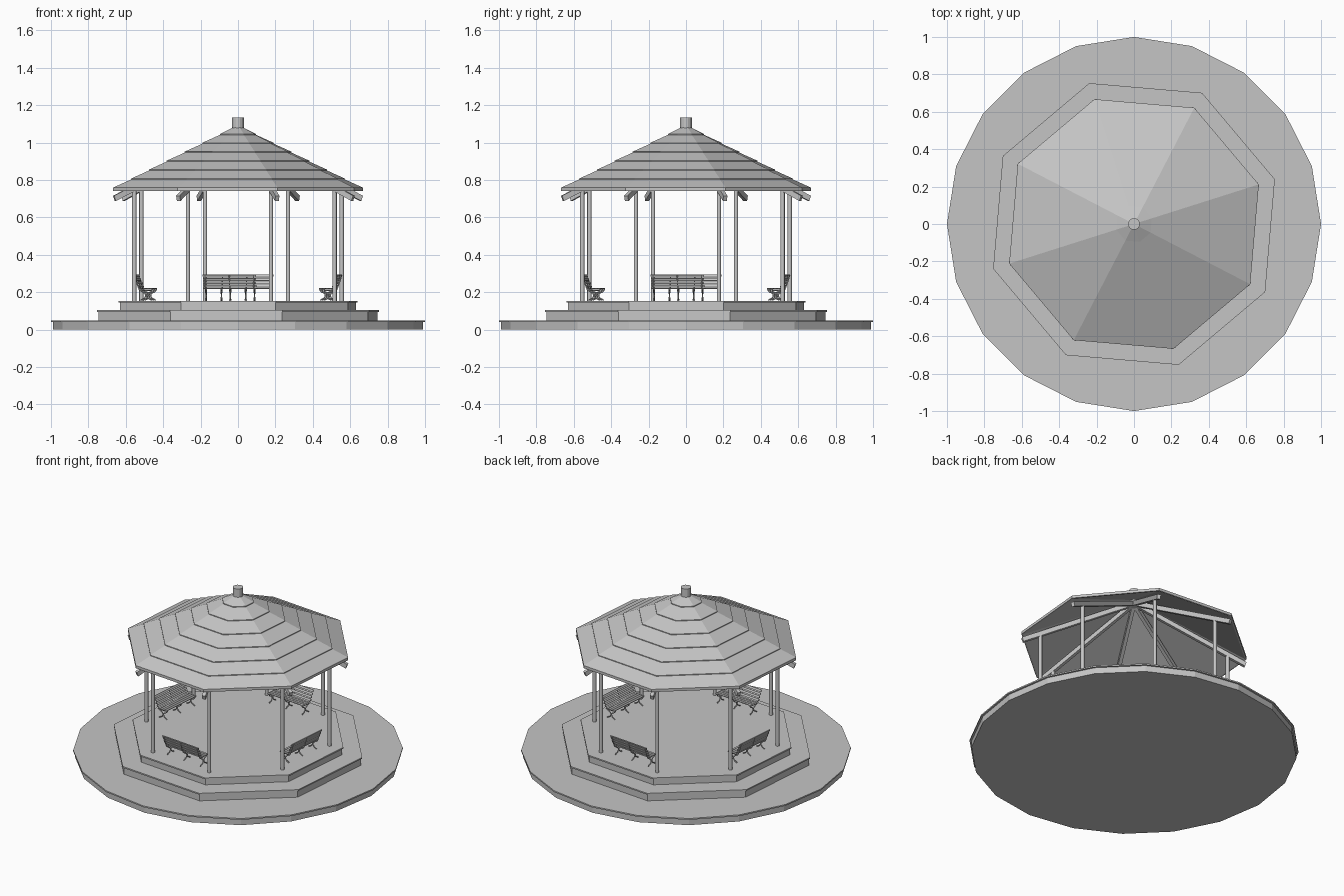
import bpy, bmesh
from math import cos, sin, pi, radians
from mathutils import Matrix, Vector

cube = bpy.data.objects.get("Cube")
if cube:
    bpy.data.objects.remove(cube)

grey = bpy.data.materials.new("plain_grey")
grey.use_nodes = True
GREY = (0.56, 0.56, 0.56, 1)
grey.diffuse_color = GREY
grey.node_tree.nodes["Principled BSDF"].inputs["Base Color"].default_value = GREY

SIDES = 8
TURN = radians(17.6)      # direction of the first corner
CORNERS = [TURN + i * 2 * pi / SIDES for i in range(SIDES)]


def finish(name, bm):
    bmesh.ops.remove_doubles(bm, verts=bm.verts, dist=0.0001)
    bmesh.ops.recalc_face_normals(bm, faces=bm.faces)
    mesh = bpy.data.meshes.new(name)
    bm.to_mesh(mesh)
    bm.free()
    mesh.materials.append(grey)
    obj = bpy.data.objects.new(name, mesh)
    bpy.context.collection.objects.link(obj)
    return obj


def revolve(name, profile, sides=SIDES, turn=TURN, centre=(0, 0)):
    """Turn an (r, z) profile around a vertical axis with flat sides."""
    bm = bmesh.new()
    rings = []
    for r, z in profile:
        if r == 0:
            rings.append([bm.verts.new((*centre, z))] * sides)
        else:
            rings.append([bm.verts.new((centre[0] + r * cos(turn + 2 * pi * i / sides),
                                        centre[1] + r * sin(turn + 2 * pi * i / sides), z))
                          for i in range(sides)])
    for a, b in zip(rings, rings[1:]):
        for i in range(sides):
            j = (i + 1) % sides
            corners = list(dict.fromkeys([a[i], a[j], b[j], b[i]]))
            if len(corners) > 2:
                bm.faces.new(corners)
    return finish(name, bm)


def slab(name, r, z0, z1, lip, sides=SIDES, turn=TURN):
    """Platform with a thin overhanging top edge."""
    inner, edge = r - lip, z1 - 0.009
    return revolve(name, [(0, z0), (inner, z0), (inner, edge), (r, edge), (r, z1), (0, z1)],
                   sides, turn)


def add_box(bm, centre, size, tilt=0):
    m = (Matrix.Translation(centre) @ Matrix.Rotation(tilt, 4, "Y")
         @ Matrix.Diagonal((*size, 1)))
    bmesh.ops.create_cube(bm, size=1, matrix=m)


# Ground disc and two steps
slab("ground_disc", 1.0, 0, 0.05, 0.012, 20, 0)
slab("lower_step", 0.79, 0.05, 0.104, 0.008)
slab("upper_step", 0.67, 0.104, 0.154, 0.008)

# Roof shell with overlapping courses
EAVE_R, EAVE_Z, TOP_Z, COURSES = 0.70, 0.76, 1.095, 7
roof = [(0, 1.07), (EAVE_R - 0.01, 0.742), (EAVE_R, 0.742)]
for k in range(COURSES):
    low, high = k / COURSES, (k + 1) / COURSES
    roof.append((EAVE_R * (1 - low), EAVE_Z + (TOP_Z - EAVE_Z) * low))
    if k < COURSES - 1:
        roof.append((EAVE_R * (1 - high), EAVE_Z + (TOP_Z - EAVE_Z) * high - 0.005))
roof.append((0, TOP_Z))
revolve("roof", roof)
revolve("roof_finial", [(0, 1.02), (0.031, 1.02), (0.031, 1.135), (0, 1.135)], 16, 0)

# Posts and rafters at every corner
RAFTER = [(0.015, 1.053), (0.698, 0.716), (0.688, 0.688), (0.015, 1.021)]
for i, a in enumerate(CORNERS):
    spot = (0.582 * cos(a), 0.582 * sin(a))
    revolve(f"post_{i + 1}", [(0, 0.154), (0.0115, 0.154), (0.0115, 0.752), (0, 0.752)],
            12, 0, spot).select_set(True)
    bm = bmesh.new()
    face = bm.faces.new([bm.verts.new((r, -0.011, z)) for r, z in RAFTER])
    grown = bmesh.ops.extrude_face_region(bm, geom=[face])["geom"]
    bmesh.ops.translate(bm, vec=(0, 0.022, 0),
                        verts=[v for v in grown if isinstance(v, bmesh.types.BMVert)])
    finish(f"rafter_{i + 1}", bm).rotation_euler.z = a

# Benches: slatted seat and back on three curved iron frames
LENGTH = 0.285
FRAME = [
    [(0.447, 0.222), (0.455, 0.205), (0.478, 0.190), (0.478, 0.176), (0.452, 0.157)],
    [(0.522, 0.215), (0.505, 0.204), (0.486, 0.190), (0.486, 0.176), (0.512, 0.157)],
    [(0.447, 0.214), (0.480, 0.211), (0.515, 0.214), (0.530, 0.245), (0.546, 0.292)],
]


def bench_slats(name):
    bm = bmesh.new()
    for i in range(4):
        add_box(bm, (0.455 + i * 0.018, 0, 0.219), (0.014, LENGTH, 0.005))
        add_box(bm, (0.520 + i * 0.0075, 0, 0.233 + i * 0.018), (0.005, LENGTH, 0.014),
                radians(22))
    return finish(name, bm)


def bench_frames(name):
    curve = bpy.data.curves.new(name, "CURVE")
    curve.dimensions = "3D"
    curve.bevel_depth = 0.0035
    curve.bevel_resolution = 1
    curve.resolution_u = 4
    curve.use_fill_caps = True
    for y in (-0.13, 0, 0.13):
        for path in FRAME:
            spline = curve.splines.new("BEZIER")
            spline.bezier_points.add(len(path) - 1)
            for point, (r, z) in zip(spline.bezier_points, path):
                point.co = Vector((r, y, z))
                point.handle_left_type = point.handle_right_type = "AUTO"
    helper = bpy.data.objects.new(name + "_path", curve)
    bpy.context.collection.objects.link(helper)
    bpy.context.view_layer.update()
    graph = bpy.context.evaluated_depsgraph_get()
    mesh = bpy.data.meshes.new_from_object(helper.evaluated_get(graph))
    bpy.data.objects.remove(helper)
    mesh.materials.clear()
    mesh.materials.append(grey)
    obj = bpy.data.objects.new(name, mesh)
    bpy.context.collection.objects.link(obj)
    return obj


slats, frames = bench_slats("bench_slats_1"), bench_frames("bench_frames_1")
first = TURN - pi / SIDES
for i in range(4):
    for part, label in ((slats, "bench_slats"), (frames, "bench_frames")):
        obj = part
        if i:
            obj = bpy.data.objects.new(f"{label}_{i + 1}", part.data)
            bpy.context.collection.objects.link(obj)
        obj.rotation_euler.z = first + i * pi / 2

# Smooth only the round posts
bpy.ops.object.select_all(action="DESELECT")
posts = [o for o in bpy.data.objects if o.name.startswith("post_")]
for o in posts:
    o.select_set(True)
bpy.context.view_layer.objects.active = posts[0]
bpy.ops.object.shade_smooth_by_angle(angle=radians(40))
